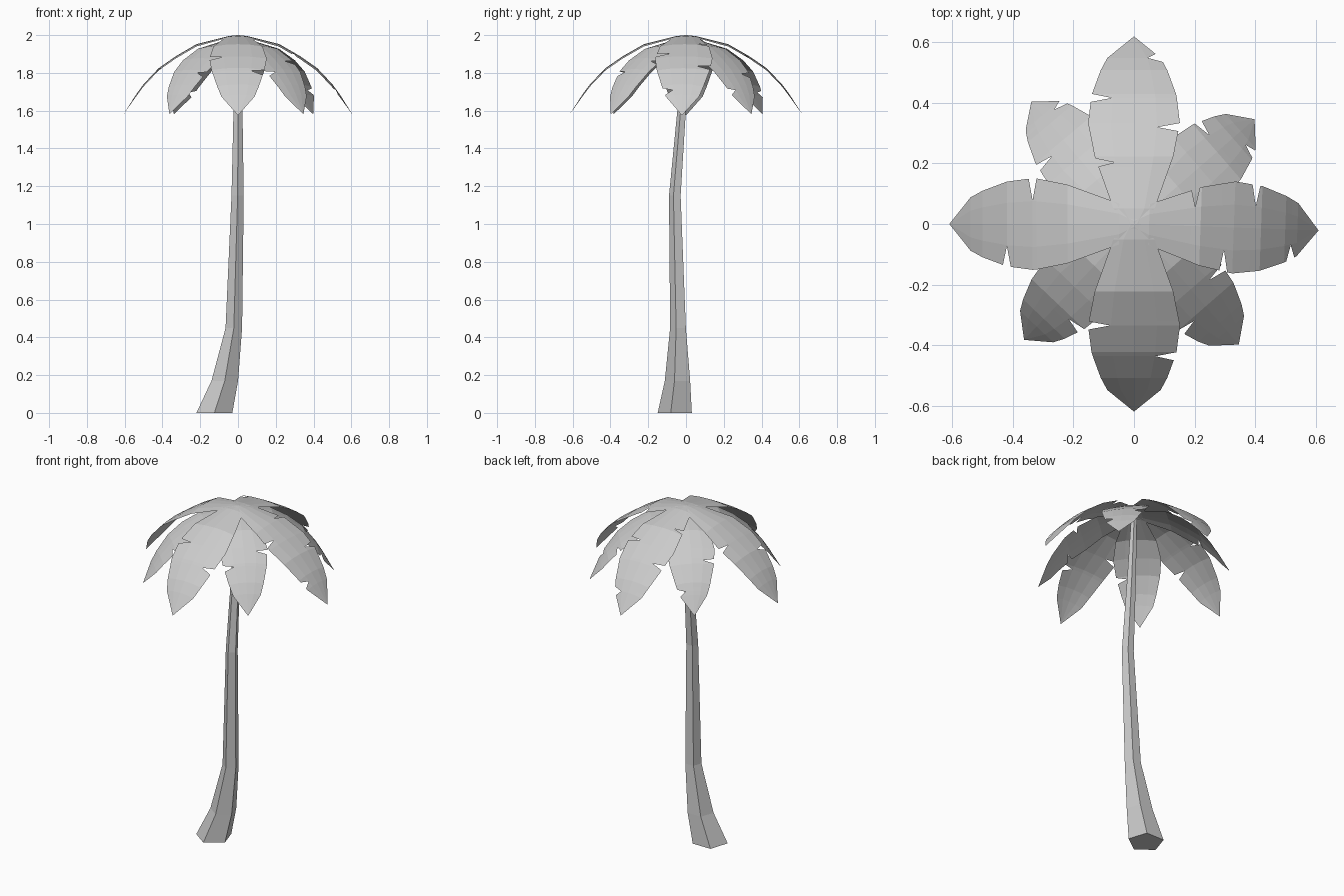
import bpy, bmesh, math

if "Cube" in bpy.data.objects:
    bpy.data.objects.remove(bpy.data.objects["Cube"], do_unlink=True)

grey = bpy.data.materials.new("light_grey")
grey.use_nodes = True
grey.diffuse_color = (0.6, 0.6, 0.6, 1)
grey.node_tree.nodes["Principled BSDF"].inputs["Base Color"].default_value = (0.6, 0.6, 0.6, 1)


def make_object(name, bm):
    mesh = bpy.data.meshes.new(name)
    bm.to_mesh(mesh)
    bm.free()
    mesh.materials.append(grey)
    obj = bpy.data.objects.new(name, mesh)
    bpy.context.collection.objects.link(obj)


# Trunk: five-sided rings along a leaning path (x, y, z, radius)
TRUNK = [(-0.125, -0.05, 0, 0.1), (-0.07, -0.038, 0.17, 0.074),
         (-0.022, -0.038, 0.45, 0.046), (-0.002, -0.056, 1.15, 0.034),
         (0, -0.021, 1.6, 0.025), (0, 0, 1.97, 0.016)]
SIDES = 5
bm = bmesh.new()
rings = []
for x, y, z, r in TRUNK:
    angles = [math.tau * i / SIDES - math.pi / 2 for i in range(SIDES)]
    rings.append([bm.verts.new((x + r * math.cos(a), y + r * math.sin(a), z)) for a in angles])
for low, high in zip(rings, rings[1:]):
    for i in range(SIDES):
        j = (i + 1) % SIDES
        bm.faces.new((low[i], low[j], high[j], high[i]))
bm.faces.new(rings[0][::-1])
bm.faces.new(rings[-1])
make_object("trunk", bm)

# Frond outline: distance outward, half width, height
FROND = [(0, 0.02, 2.0), (0.05, 0.068, 1.995), (0.22, 0.13, 1.952), (0.33, 0.152, 1.888),
         (0.42, 0.14, 1.825), (0.5, 0.11, 1.74), (0.54, 0.088, 1.685), (0.61, 0, 1.575)]
COLUMNS = (-1, -0.5, 0, 0.5, 1)
CROWN = 0.012


def sample(u):
    """Half width and height of the frond at distance u."""
    for (u0, w0, z0), (u1, w1, z1) in zip(FROND, FROND[1:]):
        if u <= u1:
            t = (u - u0) / (u1 - u0)
            return w0 + t * (w1 - w0), z0 + t * (z1 - z0)
    return FROND[-1][1:]


def frond(name, degrees, left, right, scale=1.0, width=1.0, top=2.0, drop=1.0):
    """Curved leaf with torn notches at the given distances on each side."""
    a = math.radians(degrees)
    notches = [(u, 1) for u in left] + [(u, -1) for u in right]
    rows = {u: 0 for u, _, _ in FROND}
    for u, side in notches:
        rows = {k: s for k, s in rows.items() if abs(k - u) > 0.018}
        rows.update({u - 0.013: 0, u: side, u + 0.013: 0})
    bm = bmesh.new()
    grid = []
    for u, side in sorted(rows.items()):
        w, z = sample(u)
        row = []
        for c in COLUMNS:
            k = c * 0.52 if c == side and side else c
            d, v = u * scale, k * w * width
            h = top - (2.0 - z) * drop - CROWN * k * k * min(1, w / 0.1)
            row.append(bm.verts.new((d * math.cos(a) - v * math.sin(a),
                                     d * math.sin(a) + v * math.cos(a), h)))
        grid.append(row)
    for r0, r1 in zip(grid, grid[1:]):
        for i in range(len(COLUMNS) - 1):
            bm.faces.new((r0[i], r1[i], r1[i + 1], r0[i + 1]))
    bmesh.ops.remove_doubles(bm, verts=bm.verts[:], dist=0.0005)
    make_object(name, bm)


# Four upper fronds
frond("upper_frond_left", -2, [0.2, 0.4], [0.3, 0.52])
frond("upper_frond_back", 90, [0.2, 0.41], [0.315, 0.54], scale=1.016)
frond("upper_frond_right", 180, [0.42], [0.335])
frond("upper_frond_front", 270, [0.43], [0.33], scale=1.016)

# Four smaller fronds underneath, on the diagonals
small = dict(scale=0.865, width=0.86, top=1.985, drop=0.95)
frond("lower_frond_back_left", 41, [0.44], [0.52], **small)
frond("lower_frond_back_right", 130, [0.4], [0.53], **small)
frond("lower_frond_front_right", 226.5, [0.435], [], **small)
frond("lower_frond_front_left", -49, [0.35], [0.43], **small)
